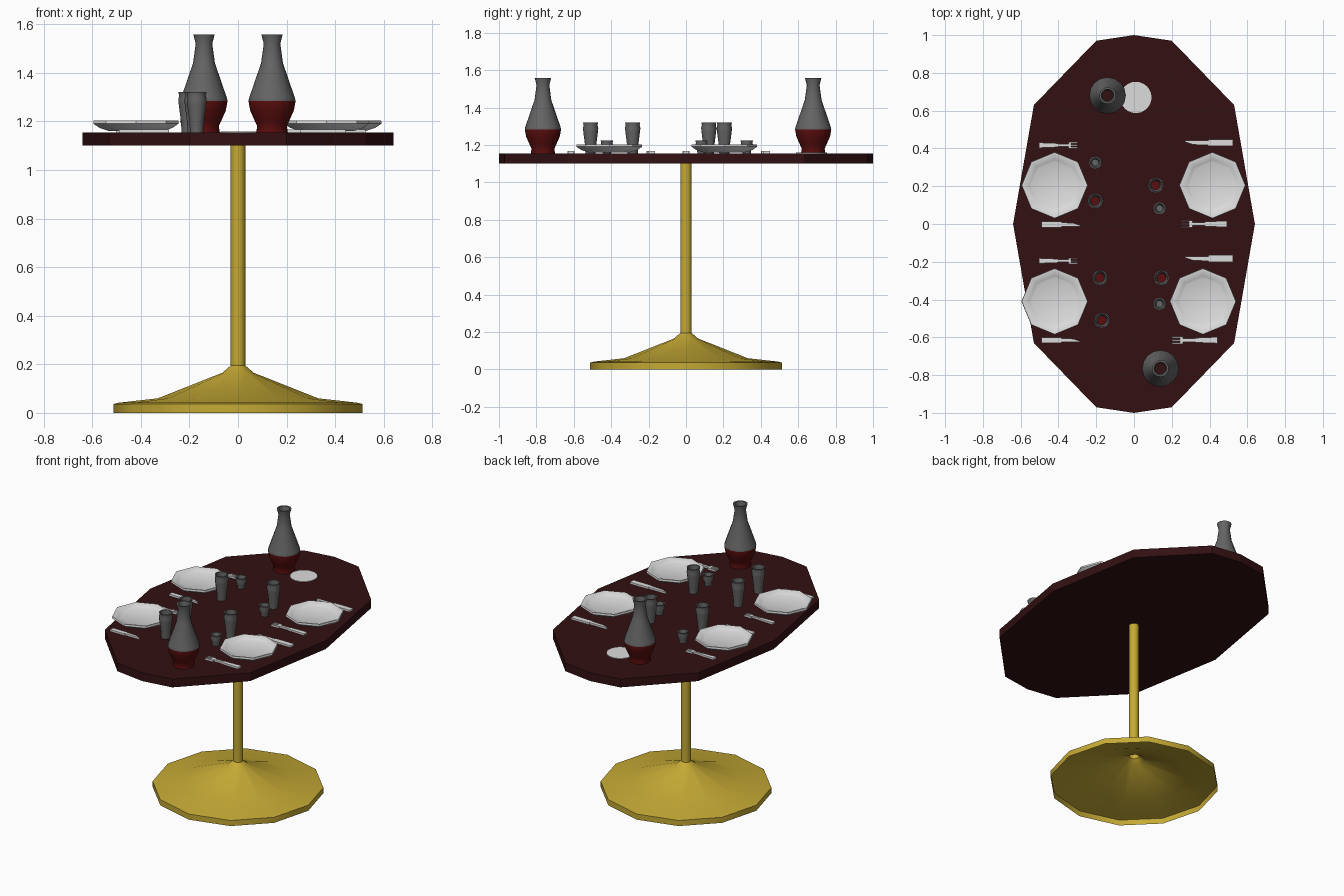
import bpy, bmesh, math

if "Cube" in bpy.data.objects:
    bpy.data.objects.remove(bpy.data.objects["Cube"], do_unlink=True)


def material(name, r, g, b):
    m = bpy.data.materials.new(name)
    m.use_nodes = True
    m.diffuse_color = (r, g, b, 1)
    m.node_tree.nodes["Principled BSDF"].inputs["Base Color"].default_value = (r, g, b, 1)
    return m


WOOD = material("dark red wood", 0.033, 0.005, 0.006)
GOLD = material("gold", 0.56, 0.4, 0.035)
GREY = material("grey glass", 0.13, 0.13, 0.13)
RED = material("deep red", 0.1, 0.004, 0.004)
WHITE = material("white china", 0.72, 0.72, 0.72)
TOP = 1.155


def finish(name, bm, mats, loc=(0, 0, 0), angle=None):
    me = bpy.data.meshes.new(name)
    bm.to_mesh(me)
    bm.free()
    for m in mats:
        me.materials.append(m)
    ob = bpy.data.objects.new(name, me)
    ob.location = loc
    bpy.context.collection.objects.link(ob)
    if angle:
        bpy.ops.object.select_all(action='DESELECT')
        ob.select_set(True)
        bpy.context.view_layer.objects.active = ob
        bpy.ops.object.shade_smooth_by_angle(angle=math.radians(angle))
    return ob


def lathe(name, profile, sides, mats, loc=(0, 0, 0), angle=40, bottom=False, top=False, rule=None):
    """Revolve (radius, height) pairs, listed from the outside bottom upward."""
    bm = bmesh.new()
    rings = []
    for r, z in profile:
        rings.append([bm.verts.new((r * math.cos(math.tau * i / sides),
                                    r * math.sin(math.tau * i / sides), z))
                      for i in range(sides)])
    for a, b in zip(rings, rings[1:]):
        for i in range(sides):
            j = (i + 1) % sides
            bm.faces.new((a[i], a[j], b[j], b[i]))
    if bottom:
        bm.faces.new(rings[0][::-1])
    if top:
        bm.faces.new(rings[-1])
    if rule:
        for f in bm.faces:
            f.material_index = rule(f.calc_center_median())
    return finish(name, bm, mats, loc, angle)


def slab(name, outlines, height, mat, loc, scale=(1, 1)):
    """Extrude flat outlines upward."""
    bm = bmesh.new()
    for pts in outlines:
        face = bm.faces.new([bm.verts.new((x * scale[0], y * scale[1], 0)) for x, y in pts])
        ext = bmesh.ops.extrude_face_region(bm, geom=[face])
        up = [v for v in ext["geom"] if isinstance(v, bmesh.types.BMVert)]
        bmesh.ops.translate(bm, vec=(0, 0, height), verts=up)
    bmesh.ops.recalc_face_normals(bm, faces=bm.faces)
    return finish(name, bm, [mat], loc)


def box(x0, x1, y0, y1):
    return [(x0, y0), (x1, y0), (x1, y1), (x0, y1)]


# Table top: one quarter outline mirrored around
quarter = [(0.64, 0), (0.53, 0.63), (0.2, 0.97), (0, 1)]
half = quarter + [(-x, y) for x, y in quarter[-2::-1]]
outline = half + [(x, -y) for x, y in half[-2:0:-1]]
slab("table_top", [outline], 0.055, WOOD, (0, 0, 1.1))

# Hollow flared foot and column
lathe("table_foot", [(0.512, 0), (0.512, 0.037), (0.49, 0.042), (0.33, 0.06),
                     (0.065, 0.165), (0.03, 0.195)], 12, [GOLD])
lathe("table_column", [(0.03, 0.19), (0.03, 1.1)], 12, [GOLD])

# Open vases with a red lower body
vase = [(0.065, 0), (0.061, 0.025), (0.07, 0.045), (0.09, 0.09), (0.097, 0.129),
        (0.094, 0.142), (0.045, 0.285), (0.034, 0.365), (0.044, 0.403), (0.034, 0.403), (0.028, 0.365)]
for name, x, y in (("front_vase", 0.14, -0.765), ("back_vase", -0.14, 0.68)):
    lathe(name, vase, 16, [GREY, RED], (x, y, TOP), bottom=True,
          rule=lambda c: 1 if c.z < 0.129 else 0)

# Round coaster
lathe("coaster", [(0.083, 0), (0.083, 0.004)], 24, [WHITE], (0.01, 0.67, TOP), top=True)

# Eight-sided plates
plate = [(0.11, 0.005), (0.15, 0.018), (0.176, 0.036), (0.174, 0.048),
         (0.165, 0.048), (0.135, 0.034), (0.125, 0.03)]
for i, (x, y) in enumerate([(-0.42, 0.205), (0.415, 0.205), (-0.42, -0.41), (0.365, -0.41)]):
    lathe(f"plate_{i + 1}", plate, 8, [WHITE], (x, y, TOP), bottom=True, top=True, angle=35)

# Tall glasses
tall = [(0.027, 0), (0.03, 0.045), (0.039, 0.115), (0.041, 0.135), (0.037, 0.152),
        (0.041, 0.166), (0.034, 0.166), (0.032, 0.13), (0.024, 0.01)]
for i, (x, y) in enumerate([(-0.205, 0.122), (0.115, 0.205), (0.145, -0.285),
                            (-0.17, -0.51), (-0.18, -0.285)]):
    lathe(f"tall_glass_{i + 1}", tall, 12, [GREY, RED], (x, y, TOP), top=True,
          rule=lambda c: 1 if math.hypot(c.x, c.y) < 0.01 and c.z < 0.02 else 0)

# Small cups
small = [(0.022, 0), (0.024, 0.02), (0.033, 0.045), (0.03, 0.058), (0.034, 0.07),
         (0.026, 0.07), (0.018, 0.03)]
for i, (x, y) in enumerate([(-0.205, 0.325), (0.135, 0.083), (0.135, -0.423)]):
    lathe(f"small_cup_{i + 1}", small, 12, [GREY], (x, y, TOP), top=True)

# Cutlery, tip toward +x, then mirrored for the other side
fork = [[(-0.1, -0.014), (0, -0.01), (0, 0.01), (-0.1, 0.014)],
        box(0, 0.055, -0.007, 0.007), box(0.055, 0.07, -0.016, 0.016)]
fork += [box(0.07, 0.104, y - 0.003, y + 0.003) for y in (-0.013, 0, 0.013)]
knife = [box(-0.1, 0.005, -0.015, 0.015),
         [(0.005, -0.01), (0.105, -0.01), (0.105, -0.004), (0.07, 0.008), (0.005, 0.011)]]
for i, (kind, x, y) in enumerate([("fork", -0.403, 0.417), ("knife", -0.39, -0.003),
                                  ("fork", -0.403, -0.195), ("knife", -0.39, -0.616),
                                  ("knife", 0.4, 0.43), ("fork", 0.375, 0),
                                  ("knife", 0.4, -0.183), ("fork", 0.325, -0.615)]):
    sx, sy = (1, 1) if x < 0 else (-1.25 if kind == "knife" else -1.18, -1.2 if kind == "fork" else 1.2)
    if kind == "knife" and x > 0:
        sy = -sy
    slab(f"{kind}_{i + 1}", fork if kind == "fork" else knife, 0.012, WHITE,
         (x, y, TOP), (sx, sy))
